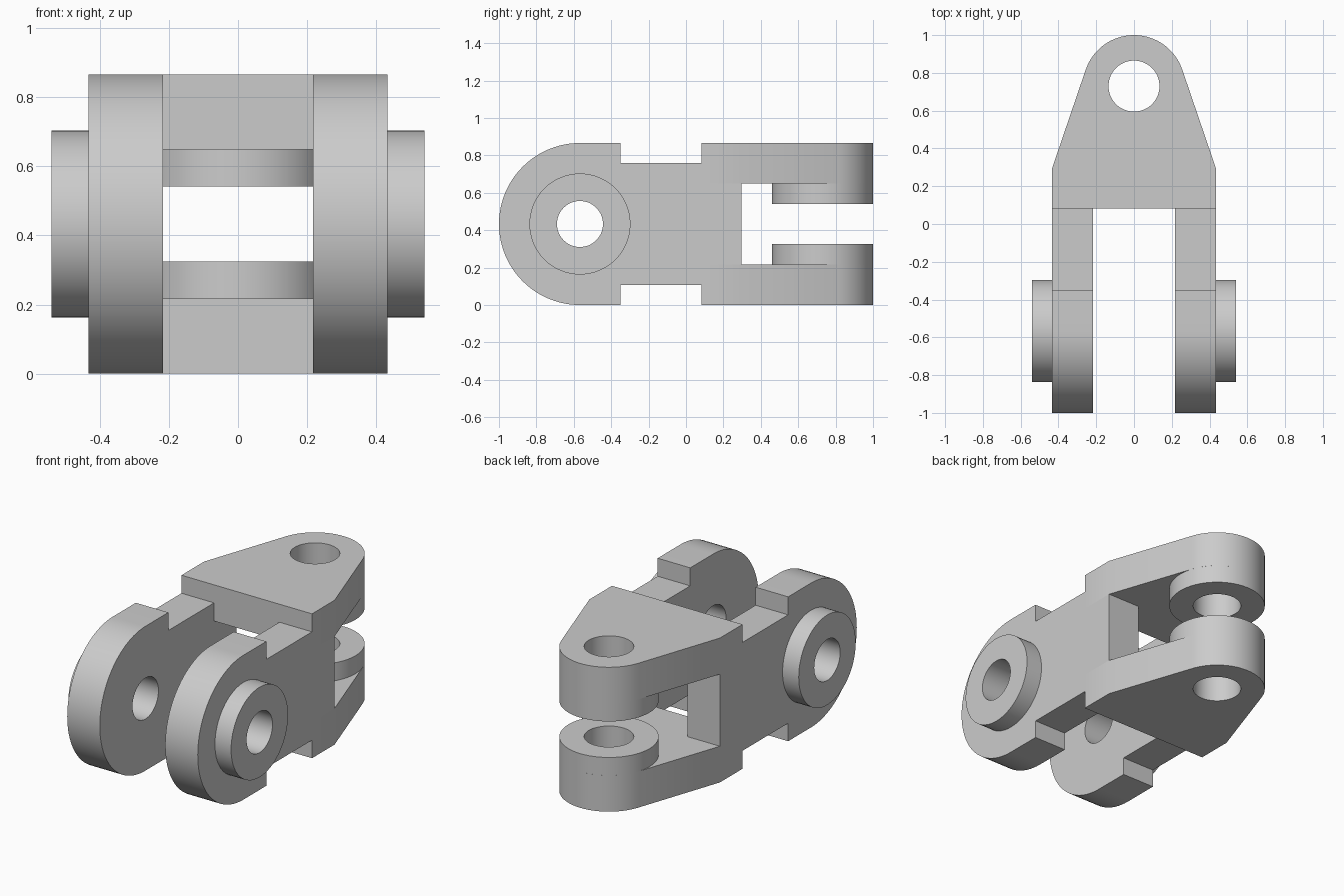
import bpy
import bmesh
from math import sin, cos, pi, acos, atan2, hypot, radians

if "Cube" in bpy.data.objects:
    bpy.data.objects.remove(bpy.data.objects["Cube"], do_unlink=True)

# One plain grey for the whole link
grey = bpy.data.materials.new("plain grey")
grey.use_nodes = True
colour = (0.6, 0.6, 0.6, 1)
grey.diffuse_color = colour
grey.node_tree.nodes["Principled BSDF"].inputs["Base Color"].default_value = colour

# Main dimensions
HEIGHT = 0.866
MID = HEIGHT / 2
INNER, OUTER, BOSS_END = 0.217, 0.433, 0.54   # arm and boss distances from x = 0
PLATE_FRONT, PILLAR_BACK = 0.083, 0.297
THICK, BOSS_GAP = 0.217, 0.108                # plate thickness, half gap between bosses
BOSS_R = 0.27
AXLE = (-1 + MID, MID)                        # (y, z)
PIN = (0, 1 - BOSS_R)                         # (x, y)


def arc(centre, radius, start, end, steps):
    """Points on an arc, both ends included."""
    angles = [start + (end - start) * i / steps for i in range(steps + 1)]
    return [(centre[0] + radius * cos(a), centre[1] + radius * sin(a)) for a in angles]


def circle(centre, radius):
    return arc(centre, radius, 0, 2 * pi, 64)[:-1]


def prism(name, axis, loops, lo, hi):
    """Extrude an outline with holes along x (outline in y, z) or z (outline in x, y)."""
    bm = bmesh.new()
    for loop in loops:
        verts = [bm.verts.new((lo, u, v) if axis == "x" else (u, v, lo)) for u, v in loop]
        for i, vert in enumerate(verts):
            bm.edges.new((vert, verts[i - 1]))
    bmesh.ops.triangle_fill(bm, edges=bm.edges[:], use_beauty=True)
    result = bmesh.ops.extrude_face_region(bm, geom=bm.faces[:], use_keep_orig=True)
    moved = [g for g in result["geom"] if isinstance(g, bmesh.types.BMVert)]
    shift = (hi - lo, 0, 0) if axis == "x" else (0, 0, hi - lo)
    bmesh.ops.translate(bm, verts=moved, vec=shift)
    bmesh.ops.recalc_face_normals(bm, faces=bm.faces[:])
    mesh = bpy.data.meshes.new(name)
    bm.to_mesh(mesh)
    bm.free()
    mesh.materials.append(grey)
    obj = bpy.data.objects.new(name, mesh)
    bpy.context.collection.objects.link(obj)
    bpy.ops.object.select_all(action="DESELECT")
    obj.select_set(True)
    bpy.context.view_layer.objects.active = obj
    bpy.ops.object.shade_smooth_by_angle(angle=radians(25))


# Side arms: round nose, notched top and bottom, pillar between the plates
lower_steps = [(-0.35, 0), (-0.35, 0.108), (PLATE_FRONT, 0.108),
               (PLATE_FRONT, THICK), (PILLAR_BACK, THICK)]
upper_steps = [(y, HEIGHT - z) for y, z in reversed(lower_steps)]
arm_outline = arc(AXLE, MID, pi / 2, 3 * pi / 2, 48) + lower_steps + upper_steps
axle_hole = circle(AXLE, 0.123)

for side, sign in (("left", 1), ("right", -1)):
    prism(side + "_arm", "x", [arm_outline, axle_hole], sign * INNER, sign * OUTER)
    prism(side + "_axle_boss", "x", [circle(AXLE, BOSS_R), axle_hole],
          sign * OUTER, sign * BOSS_END)

# Tapered plates: straight flanks run tangent into the round end
dx, dy = OUTER - PIN[0], PILLAR_BACK - PIN[1]
tangent = atan2(dy, dx) + acos(BOSS_R / hypot(dx, dy))
plate_outline = ([(-OUTER, PILLAR_BACK), (-OUTER, PLATE_FRONT),
                  (OUTER, PLATE_FRONT), (OUTER, PILLAR_BACK)]
                 + arc(PIN, BOSS_R, tangent, pi - tangent, 40))
pin_hole = circle(PIN, 0.135)

for level, sign in (("top", 1), ("bottom", -1)):
    inner_z = MID + sign * (MID - THICK)
    prism(level + "_plate", "z", [plate_outline, pin_hole], inner_z, MID + sign * MID)
    prism(level + "_pin_boss", "z", [circle(PIN, BOSS_R), pin_hole],
          MID + sign * BOSS_GAP, inner_z)
